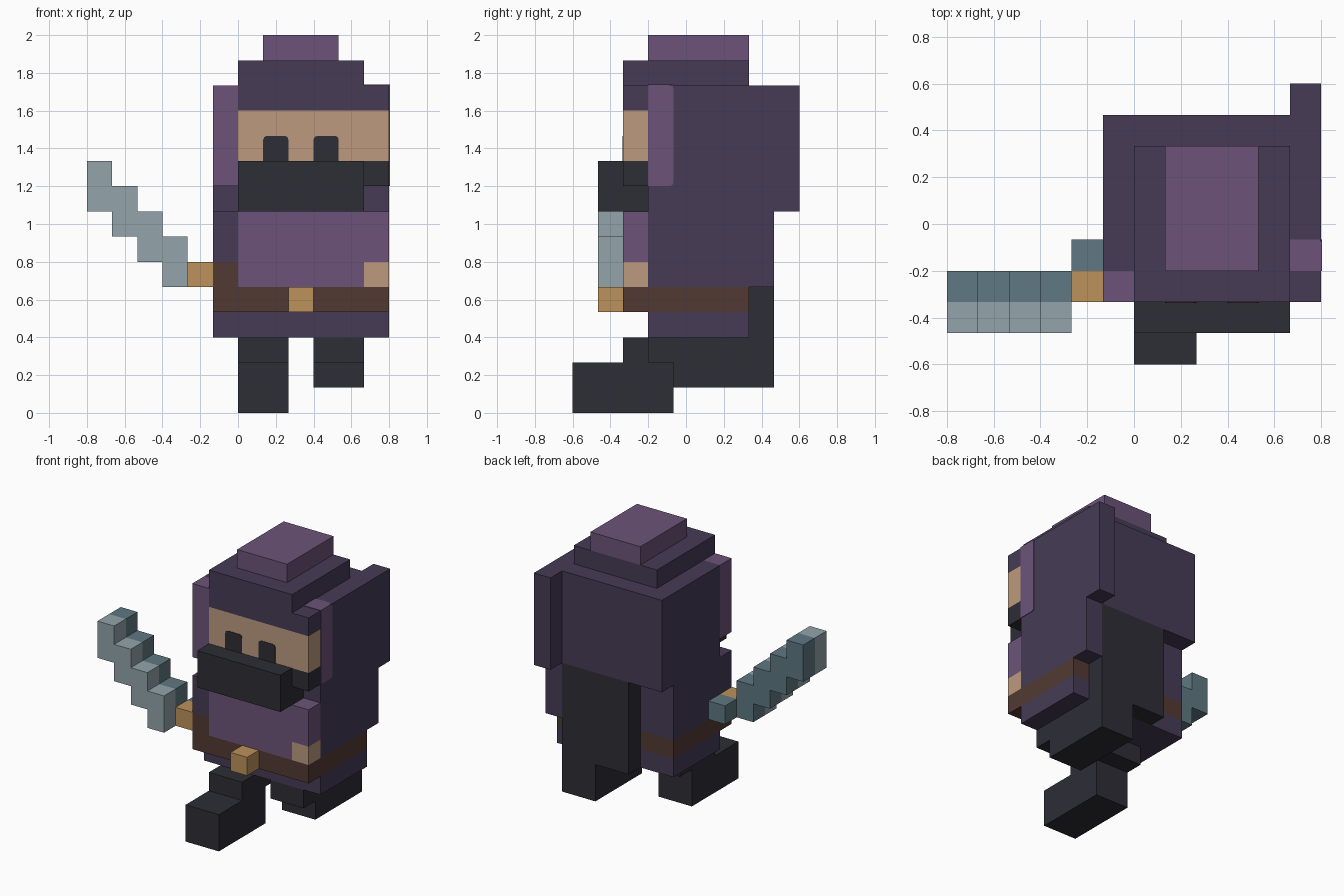
import bpy, bmesh
from mathutils import Vector

cube = bpy.data.objects.get("Cube")
if cube:
    bpy.data.objects.remove(cube, do_unlink=True)

U = 2 / 15                          # edge of one block
ORIGIN = Vector((-0.8, -0.6, 0.0))  # corner of the block grid


def material(name, rgb):
    lin = [(c / 255 / 12.92) if c / 255 <= 0.04045 else ((c / 255 + 0.055) / 1.055) ** 2.4 for c in rgb]
    m = bpy.data.materials.new(name)
    m.use_nodes = True
    m.diffuse_color = (*lin, 1)
    bsdf = next(n for n in m.node_tree.nodes if n.type == 'BSDF_PRINCIPLED')
    bsdf.inputs["Base Color"].default_value = (*lin, 1)
    return m


DARK = material("dark purple cloth", (70, 59, 86))
LIGHT = material("light purple cloth", (108, 83, 121))
SKIN = material("skin", (189, 154, 127))
BLACK = material("black cloth", (45, 45, 54))
STEEL = material("light steel", (147, 164, 170))
BLUE = material("blue steel", (95, 120, 130))
GOLD = material("gold", (189, 146, 91))
BROWN = material("brown leather", (82, 58, 52))


def blocks(name, mat, *boxes, round_edge=None, radius=0.02):
    """Boxes given in block units as (x0, x1, y0, y1, z0, z1)."""
    bm = bmesh.new()
    for x0, x1, y0, y1, z0, z1 in boxes:
        lo, hi = Vector((x0, y0, z0)), Vector((x1, y1, z1))
        verts = bmesh.ops.create_cube(bm, size=1)["verts"]
        for v in verts:
            v.co = ORIGIN + U * ((lo + hi) / 2 + v.co * (hi - lo))
    if round_edge:
        edges = [e for e in bm.edges
                 if round_edge(*((e.verts[0].co - e.verts[1].co) / U),
                               *(((e.verts[0].co + e.verts[1].co) / 2 - ORIGIN) / U))]
        bmesh.ops.bevel(bm, geom=edges, offset=radius, segments=2, profile=0.5, affect='EDGES')
    me = bpy.data.meshes.new(name)
    bm.to_mesh(me)
    bm.free()
    me.materials.append(mat)
    ob = bpy.data.objects.new(name, me)
    bpy.context.collection.objects.link(ob)
    return ob


T = 0.03  # plate thickness in block units

# Hat
blocks("hat_top", LIGHT, (7, 10, 3, 7, 14, 15))
blocks("hat_brim", DARK, (6, 11, 2, 7, 13, 14))

# Head and hood
blocks("forehead_band", DARK, (6, 12, 2, 3, 12, 13))
blocks("face", SKIN, (6, 12, 2, 3, 10, 12))
blocks("mask", BLACK, (6, 11, 1, 3, 8, 10), (11, 12, 2, 3, 9, 10))
blocks("hood", DARK, (5, 11, 3, 8, 8, 13), (11, 12, 3, 8, 8, 13), (11, 12, 8, 9, 8, 13))
blocks("right_hood_trim", LIGHT, (5, 6, 2, 3, 9, 13))
blocks("left_hood_trim", LIGHT, (12 - T, 12 + T, 3, 4, 9, 13 + T),
       round_edge=lambda dx, dy, dz, x, y, z: abs(dx) > 0.01 and y > 3.9)
blocks("left_hood_trim_top", LIGHT, (11, 12 - T, 3, 4, 13 - T, 13 + T))

# Eyes as thin plates with softened upper corners
for side, x in (("right", 7), ("left", 9)):
    blocks(side + "_eye", BLACK, (x, x + 1, 2 - T, 2 + T, 10, 11),
           round_edge=lambda dx, dy, dz, ex, ey, ez: abs(dy) > 0.01 and ez > 10.9)

# Torso, arms and hands
blocks("torso", DARK, (6, 11, 3, 7, 5, 8))
blocks("chest", LIGHT, (6, 11, 2, 3, 5, 8), (11, 12, 2, 3, 6, 8))
blocks("right_arm", DARK, (5, 6, 3, 7, 5, 8), (5, 6, 2, 3, 6, 8))
blocks("left_arm", DARK, (11, 12, 3, 8, 5, 8))
blocks("right_glove", BROWN, (5, 6, 2, 3, 5, 6))
blocks("left_hand", SKIN, (11, 12, 2, 3, 5, 6))

# Belt, buckle and tunic hem
blocks("belt", BROWN, (5, 12, 2, 7, 4, 5))
blocks("buckle", GOLD, (8, 9, 1, 2, 4, 5))
blocks("tunic_hem", DARK, (5, 12, 3, 7, 3, 4))

# Back cloth and legs
blocks("back_cloth", BLACK, (7, 11, 7, 8, 3, 8))
blocks("left_leg", BLACK, (9, 11, 3, 8, 2, 3), (9, 11, 4, 8, 1, 2))
blocks("right_leg", BLACK, (6, 8, 2, 5, 2, 3))
blocks("right_foot", BLACK, (6, 8, 0, 4, 0, 2))

# Stepped sword: light cutting edge in front, blue spine behind
columns = [(0, 8, 10), (1, 7, 9), (2, 6, 8), (3, 5, 7)]
for name, mat, y in (("blade_edge", STEEL, 1), ("blade_spine", BLUE, 2)):
    blocks(name, mat, *[(x, x + 1, y, y + 1, z0, z1) for x, z0, z1 in columns])
blocks("sword_grip", GOLD, (4, 5, 2, 3, 5, 6))
blocks("sword_guard", BLUE, (4, 5, 3, 4, 5, 6))
